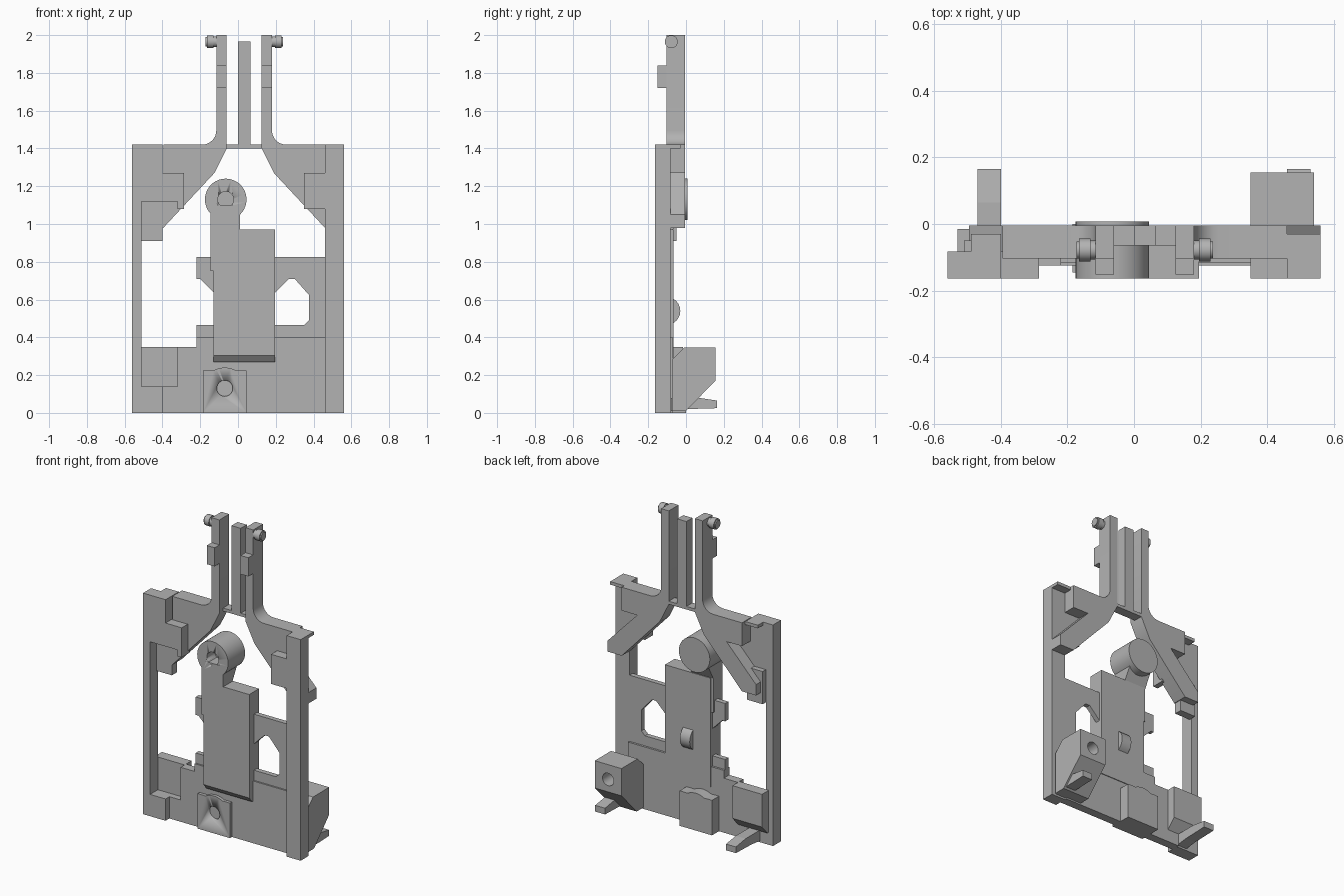
import bpy, bmesh, math
from mathutils import Vector

cube = bpy.data.objects.get("Cube")
if cube:
    bpy.data.objects.remove(cube, do_unlink=True)

grey = bpy.data.materials.new("plain grey")
grey.use_nodes = True
grey.diffuse_color = (0.45, 0.45, 0.45, 1)
grey.node_tree.nodes["Principled BSDF"].inputs["Base Color"].default_value = (0.45, 0.45, 0.45, 1)

AXIS = 0.0325  # symmetry line of the fork


def flip(points):
    return [(2 * AXIS - x, z) for x, z in points]


def arc(cx, cz, r, start, end, steps=12):
    angles = [math.radians(start + (end - start) * i / steps) for i in range(steps + 1)]
    return [(cx + r * math.cos(a), cz + r * math.sin(a)) for a in angles]


def prism(name, points, lo, hi, axis="y", smooth=False):
    """Extrude a profile: (x, z) along y, or (y, z) along x."""
    def place(a, b, d):
        return Vector((a, d, b)) if axis == "y" else Vector((d, a, b))
    bm = bmesh.new()
    face = bm.faces.new([bm.verts.new(place(a, b, lo)) for a, b in points])
    moved = bmesh.ops.extrude_face_region(bm, geom=[face])["geom"]
    shift = place(0, 0, hi - lo)
    bmesh.ops.translate(bm, vec=shift, verts=[v for v in moved if isinstance(v, bmesh.types.BMVert)])
    bmesh.ops.recalc_face_normals(bm, faces=bm.faces)
    mesh = bpy.data.meshes.new(name)
    bm.to_mesh(mesh)
    bm.free()
    mesh.materials.append(grey)
    ob = bpy.data.objects.new(name, mesh)
    bpy.context.collection.objects.link(ob)
    if smooth:
        bpy.ops.object.select_all(action="DESELECT")
        ob.select_set(True)
        bpy.context.view_layer.objects.active = ob
        bpy.ops.object.shade_smooth_by_angle(angle=math.radians(30))
    return ob


def box(name, x0, x1, y0, y1, z0, z1):
    return prism(name, [(x0, z0), (x1, z0), (x1, z1), (x0, z1)], y0, y1)


def disc(name, a, z, r, lo, hi, axis="y"):
    return prism(name, arc(a, z, r, 0, 352.5, 47), lo, hi, axis, True)


def drill(target, x, z, r, y0, y1):
    cutter = disc("hole_cutter", x, z, r, y0, y1)
    cutter.hide_render = True
    cutter.hide_set(True)
    mod = target.modifiers.new("hole", "BOOLEAN")
    mod.operation = "DIFFERENCE"
    mod.object = cutter
    mod.solver = "EXACT"


FRONT, BACK = -0.164, -0.083

# Side rails with their corner blocks
box("left_rail", 0.46, 0.56, FRONT, BACK, 0, 1.42)
box("left_corner_block", 0.35, 0.46, FRONT, BACK, 1.08, 1.27)
box("left_top_lip", 0.46, 0.56, BACK, -0.03, 1.40, 1.42)
prism("right_rail", [(-0.56, 0), (-0.40, 0), (-0.40, 0.14), (-0.51, 0.14), (-0.51, 1.12),
                     (-0.32, 1.12), (-0.32, 1.08), (-0.285, 1.08), (-0.285, 1.27),
                     (-0.40, 1.27), (-0.40, 1.42), (-0.56, 1.42)], FRONT, BACK)
box("right_top_lip", -0.49, -0.40, BACK, -0.03, 1.40, 1.42)
prism("right_pocket_back", [(-0.51, 0.91), (-0.40, 0.91), (-0.40, 0.98), (-0.32, 1.07),
                            (-0.32, 1.12), (-0.51, 1.12)], -0.10, -0.05)

# Fork arms, top plate and diagonal struts as one profile per side
half = ([(0.125, 1.40), (0.125, 2.0), (0.18, 2.0)] + arc(0.255, 1.495, 0.075, 180, 270, 8)
        + [(0.46, 1.42), (0.46, 1.27), (0.35, 1.27), (0.56, 1.05), (0.56, 0.98),
           (0.46, 0.98), (0.19, 1.27)])
for side, outline in (("left", half), ("right", flip(half))):
    prism(side + "_fork_arm", outline, -0.103, -0.004, smooth=True)
    x0, x1 = sorted(p[0] for p in outline[1:3])
    box(side + "_arm_tab", x0, x1, -0.152, -0.10, 1.72, 1.84)
    s = 1 if side == "left" else -1
    base = x1 if s > 0 else x0
    disc(side + "_pin", -0.078, 1.965, 0.028, base, base + s * 0.02, "x")
    disc(side + "_pin_head", -0.078, 1.965, 0.034, base + s * 0.015, base + s * 0.05, "x")
    disc(side + "_pin_tip", -0.078, 1.965, 0.026, base + s * 0.05, base + s * 0.057, "x")
box("fork_bridge", -0.06, 0.125, -0.065, -0.004, 1.40, 1.42)
box("middle_prong", 0, 0.065, -0.065, -0.004, 1.40, 1.965)

# Middle web around the window
prism("left_web", [(0.46, 0.40), (0.46, 0.825), (0.18, 0.825), (0.18, 0.62), (0.27, 0.71),
                   (0.30, 0.71), (0.375, 0.625), (0.375, 0.49), (0.35, 0.465),
                   (0.18, 0.465), (0.18, 0.40)], -0.115, BACK)
prism("right_web", [(-0.22, 0.825), (-0.12, 0.825), (-0.12, 0.63), (-0.20, 0.71),
                    (-0.22, 0.71)], -0.115, BACK)
box("right_web_foot", -0.22, -0.12, -0.115, BACK, 0.39, 0.465)

# Lower plate with pocket
prism("lower_plate", [(-0.40, 0), (0.46, 0), (0.46, 0.40), (-0.22, 0.40), (-0.22, 0.35),
                      (-0.32, 0.35), (-0.32, 0.14), (-0.40, 0.14)], -0.125, -0.07)

# Boss with domed top
boss = prism("lower_boss", [(-0.185, 0), (0.045, 0), (0.045, 0.225), (0.01, 0.225)]
             + arc(-0.07, 0.12, 0.12, 60, 120, 8) + [(-0.15, 0.225), (-0.185, 0.225)],
             -0.145, 0.0, smooth=True)
drill(boss, -0.07, 0.13, 0.042, -0.2, -0.05)

# Rear blocks and feet
block = prism("left_rear_block", [(-0.075, 0.01), (0, 0.01), (0.155, 0.17), (0.155, 0.345),
                                  (-0.01, 0.345), (-0.075, 0.28)], 0.35, 0.54, "x")
drill(block, 0.445, 0.25, 0.04, 0.05, 0.25)
prism("right_rear_block", [(-0.085, 0.08), (-0.07, 0.08), (-0.015, 0.14), (-0.015, 0.35),
                           (-0.085, 0.35)], -0.53, -0.32, "x")
foot = [(-0.08, 0.01), (0.0, 0.02), (0.165, 0.025), (0.165, 0.065), (0.065, 0.08), (-0.08, 0.08)]
prism("left_foot", foot, 0.46, 0.53, "x")
prism("right_foot", foot, -0.47, -0.40, "x")

# Lever: body, neck and round head
prism("lever_body", [(FRONT, 0.305), (FRONT, 0.97), (-0.065, 0.97), (-0.065, 0.27),
                     (-0.135, 0.27)], -0.13, 0.195, "x")
prism("lever_neck", [(FRONT, 0.75), (FRONT, 1.10), (0.0, 1.10), (-0.07, 0.97), (-0.07, 0.75)],
      -0.145, 0.01, "x")
head = disc("lever_head", -0.065, 1.13, 0.11, FRONT, 0.008)
drill(head, -0.065, 1.13, 0.042, -0.2, -0.08)
prism("lever_rear_catch", arc(-0.105, 0.54, 0.075, -60, 60, 8), -0.005, 0.065, "x", True)
